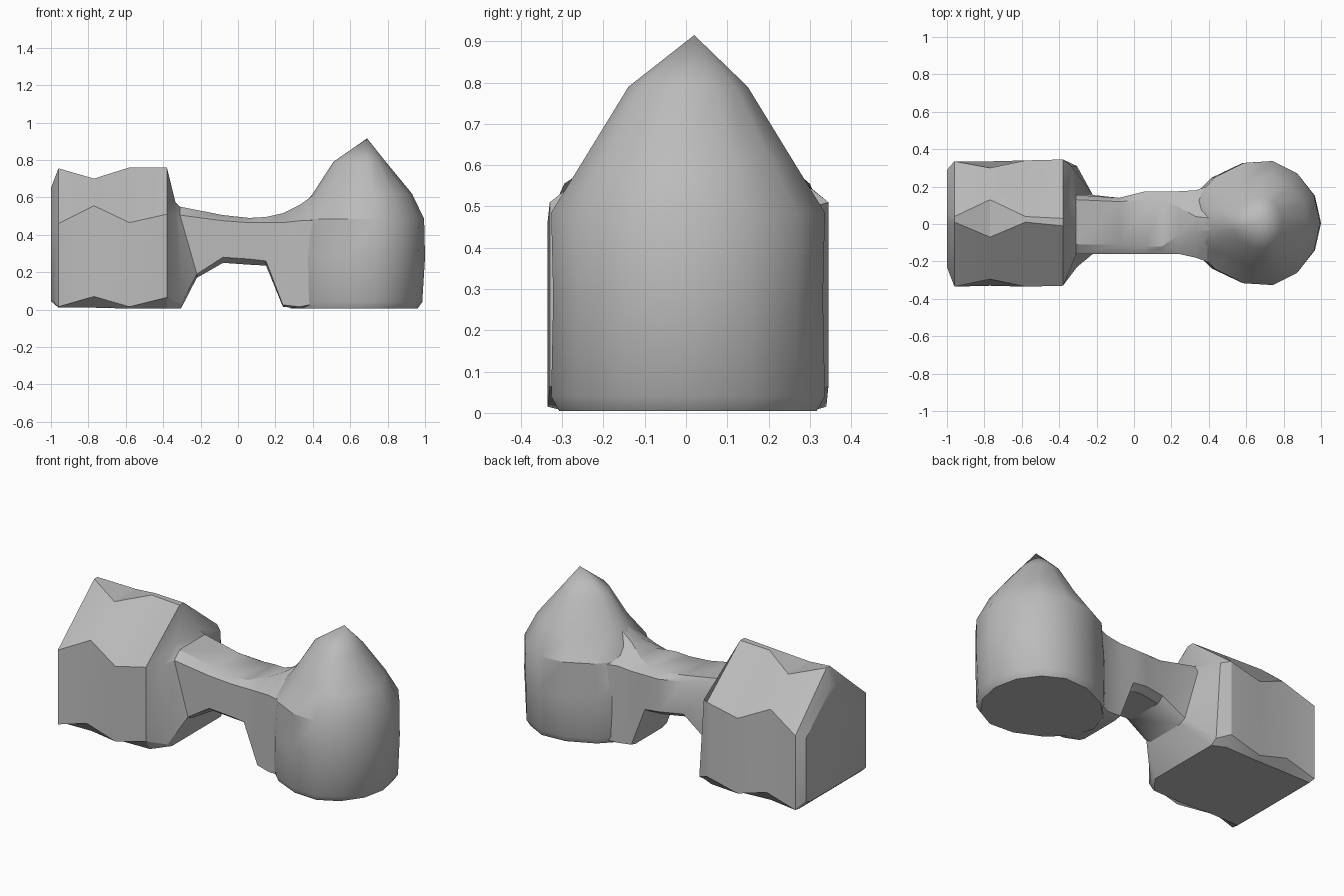
import bpy
import bmesh
import math

cube = bpy.data.objects.get("Cube")
if cube:
    bpy.data.objects.remove(cube, do_unlink=True)

GREY = (0.5, 0.5, 0.5, 1)
mat = bpy.data.materials.new("plain_grey")
mat.use_nodes = True
mat.diffuse_color = GREY
mat.node_tree.nodes["Principled BSDF"].inputs["Base Color"].default_value = GREY


def loft(name, rings, tip=None):
    """Skin a list of equal rings, closing the far end with a face or a tip point."""
    bm = bmesh.new()
    loops = [[bm.verts.new(p) for p in ring] for ring in rings]
    n = len(loops[0])
    for a, b in zip(loops, loops[1:]):
        for i in range(n):
            j = (i + 1) % n
            bm.faces.new((a[i], a[j], b[j], b[i]))
    bm.faces.new(loops[0])
    if tip:
        t = bm.verts.new(tip)
        for i in range(n):
            bm.faces.new((loops[-1][i], loops[-1][(i + 1) % n], t))
    else:
        bm.faces.new(loops[-1])
    bmesh.ops.recalc_face_normals(bm, faces=bm.faces)
    mesh = bpy.data.meshes.new(name)
    bm.to_mesh(mesh)
    bm.free()
    mesh.materials.append(mat)
    obj = bpy.data.objects.new(name, mesh)
    bpy.context.collection.objects.link(obj)
    bpy.ops.object.select_all(action='DESELECT')
    obj.select_set(True)
    bpy.context.view_layer.objects.active = obj
    bpy.ops.object.shade_smooth_by_angle(angle=math.radians(32))


def section(x, front, back, base, rim, eave, top, top_front, top_back,
            lean=0.0, inset=0.0):
    """Gabled cross-section with a bevelled base; lean shifts its upper part in x."""
    u = x + lean
    return [(x, front + 0.04, base), (x, front, rim), (u, front + inset, eave),
            (u, top_front, top), (u, top_back, top),
            (u, back - inset, eave), (x, back, rim), (x, back - 0.04, base)]


# Gabled block, then the walkway that runs into the tower
sections = [
    (-1.0, -0.23, 0.29, 0.045, 0.06, 0.44, 0.65, 0.0, 0.06),
    (-0.96, -0.335, 0.335, 0.01, 0.015, 0.46, 0.755, 0.01, 0.04),
    (-0.77, -0.33, 0.335, 0.01, 0.07, 0.555, 0.70, -0.07, 0.13, 0, 0.035),
    (-0.58, -0.335, 0.34, 0.005, 0.015, 0.465, 0.76, 0.01, 0.04),
    (-0.38, -0.33, 0.345, 0.005, 0.065, 0.51, 0.76, -0.01, 0.03),
    (-0.305, -0.23, 0.31, 0.005, 0.03, 0.5, 0.575, -0.1, 0.12, -0.03),
    (-0.22, -0.16, 0.155, 0.17, 0.19, 0.505, 0.55, -0.11, 0.13, -0.09),
    (-0.08, -0.16, 0.14, 0.25, 0.28, 0.475, 0.505, -0.11, 0.12),
    (0.06, -0.16, 0.175, 0.24, 0.27, 0.465, 0.49, -0.12, 0.13),
    (0.15, -0.16, 0.175, 0.235, 0.26, 0.465, 0.495, -0.12, 0.13),
    (0.24, -0.16, 0.175, 0.015, 0.025, 0.465, 0.515, -0.06, 0.09),
    (0.33, -0.18, 0.18, 0.005, 0.015, 0.475, 0.56, -0.04, 0.04),
    (0.5, -0.24, 0.24, 0.01, 0.05, 0.48, 0.68, -0.02, 0.02),
]
loft("gabled_block_and_walkway", [section(*s) for s in sections])


# Pointed tower: rounded outer side, drawn to a ridge on the inner side
def oval(z, left, right, half, pinch, sides=14, mid=0.67):
    ring = []
    for i in range(sides):
        a = 2 * math.pi * i / sides
        c, s = math.cos(a), math.sin(a)
        reach = right - mid
        if c < 0:
            reach = mid - left
            wide = (1 - pinch) * abs(s) + pinch * (1 - abs(c))
            s = math.copysign(wide, s)
        ring.append((mid + reach * c, half * s + 0.005, z))
    return ring


levels = [
    (0.005, 0.28, 0.96, 0.32, 0.15),
    (0.04, 0.27, 0.985, 0.34, 0.15),
    (0.28, 0.26, 1.0, 0.335, 0.15),
    (0.485, 0.29, 0.995, 0.34, 0.15),
    (0.62, 0.4, 0.93, 0.255, 0.35),
    (0.79, 0.51, 0.79, 0.148, 0.4),
]
loft("pointed_tower", [oval(*level) for level in levels], tip=(0.69, 0.02, 0.915))
